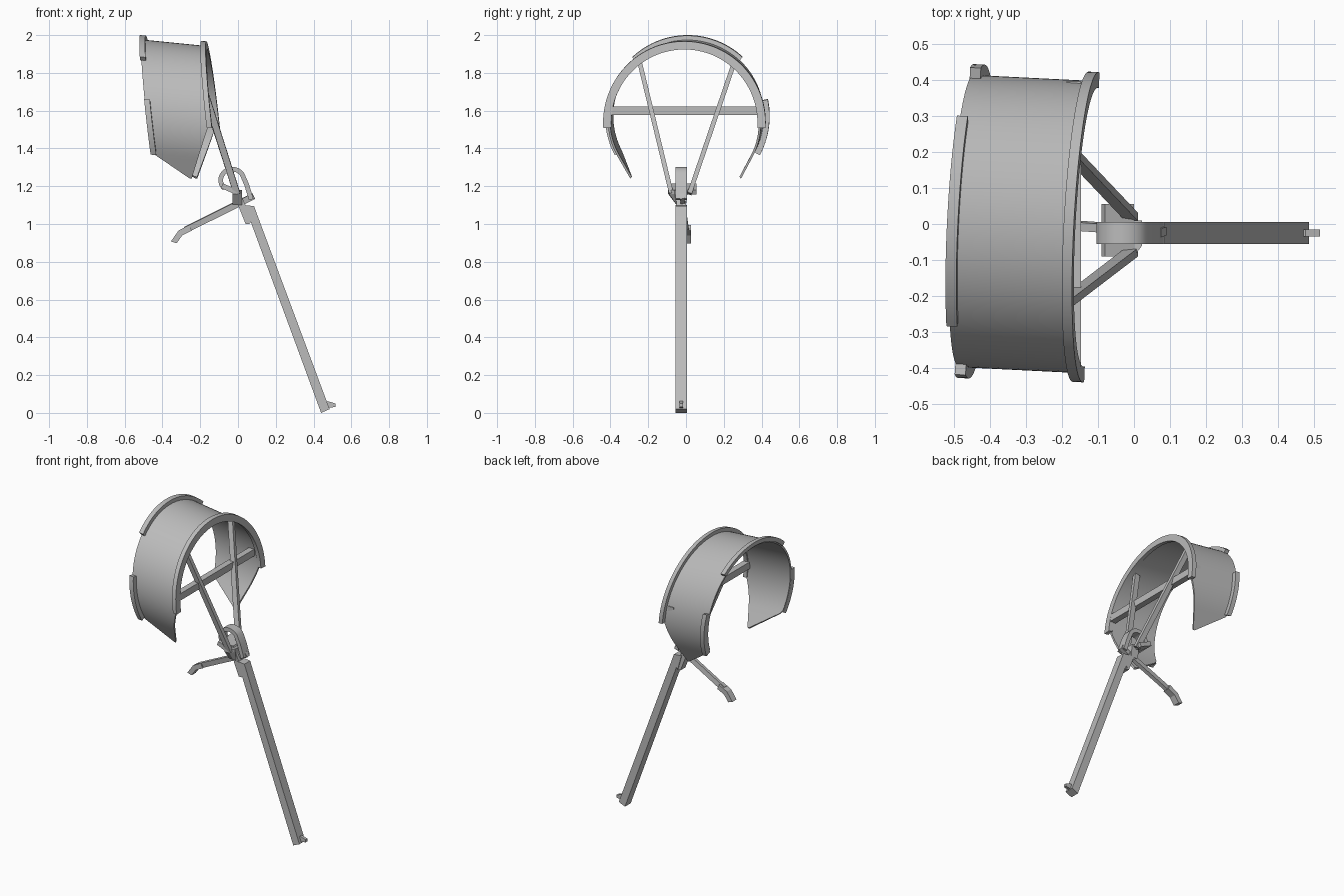
import bpy, bmesh, math
from mathutils import Vector

if "Cube" in bpy.data.objects:
    bpy.data.objects.remove(bpy.data.objects["Cube"])

grey = bpy.data.materials.new("plain grey")
grey.use_nodes = True
COLOR = (0.5, 0.5, 0.5, 1)
grey.diffuse_color = COLOR
grey.node_tree.nodes["Principled BSDF"].inputs["Base Color"].default_value = COLOR

# Slanted frame of the hood: u along its axis, v sideways, w up and leaning back
U = Vector((1, -0.05, -0.1))
V = Vector((0.05, 1, 0))
W = Vector((-0.11, 0, 1))
CENTRE = Vector((-0.30, 0, 1.555))
BEND_END = math.radians(118)  # the hood runs straight beyond this angle


def finish(name, bm, smooth=False):
    bmesh.ops.recalc_face_normals(bm, faces=bm.faces)
    mesh = bpy.data.meshes.new(name)
    bm.to_mesh(mesh)
    bm.free()
    obj = bpy.data.objects.new(name, mesh)
    bpy.context.collection.objects.link(obj)
    mesh.materials.append(grey)
    if smooth:
        bpy.ops.object.select_all(action="DESELECT")
        obj.select_set(True)
        bpy.context.view_layer.objects.active = obj
        bpy.ops.object.shade_smooth_by_angle(angle=math.radians(35))


def loft(name, sections, smooth=False):
    """Bridge equal cross-sections and cap both ends."""
    bm = bmesh.new()
    rings = [[bm.verts.new(p) for p in s] for s in sections]
    for a, b in zip(rings, rings[1:]):
        for i in range(len(a)):
            j = (i + 1) % len(a)
            bm.faces.new((a[i], a[j], b[j], b[i]))
    bm.faces.new(rings[0])
    bm.faces.new(rings[-1][::-1])
    finish(name, bm, smooth)


def flare(t):
    return 1 / math.cos(max(0, abs(t) - BEND_END))


def arc_band(name, start, end, r_in, r_out, span, steps=32):
    """Curved band on the hood; span gives the axial limits at each angle."""
    sections = []
    for i in range(steps + 1):
        t = math.radians(start + (end - start) * i / steps)
        out = (V * math.sin(t) + W * math.cos(t)) * flare(t)
        u0, u1 = span(t)
        sections.append([CENTRE + U * u + out * r for u, r in
                         ((u0, r_in), (u1, r_in), (u1, r_out), (u0, r_out))])
    loft(name, sections, True)


def prism(name, outline, y0, y1):
    loft(name, [[(x, y, z) for x, z in outline] for y in (y0, y1)])


def beam(name, a, b, width, depth):
    a, b = Vector(a), Vector(b)
    d = (b - a).normalized()
    side = d.cross(Vector((1, 0, 0))).normalized()
    front = side.cross(d)
    corners = ((-1, -1), (1, -1), (1, 1), (-1, 1))
    loft(name, [[p + side * width / 2 * s + front * depth / 2 * f
                 for s, f in corners] for p in (a, b)])


def ribbon(name, path, thick, y0, y1):
    """Smooth strip of constant thickness following a path in the xz plane."""
    pts = [Vector(p) for p in path]
    sections = []
    for i, p in enumerate(pts):
        d = (pts[min(i + 1, len(pts) - 1)] - pts[max(i - 1, 0)]).normalized()
        n = Vector((-d.y, d.x)) * thick / 2
        a, b = p + n, p - n
        sections.append([(a.x, y0, a.y), (b.x, y0, b.y), (b.x, y1, b.y), (a.x, y1, a.y)])
    loft(name, sections, True)


# Hood shell, whose lower corners narrow to points
def shell_span(t):
    drop = -math.cos(t) * flare(t)
    left = max(0, min(1, (drop - 0.47) / 0.3))
    right = max(0, min(1, drop / 0.77))
    return -0.165 + 0.19 * left, 0.17 - 0.135 * right


arc_band("hood_shell", -136.7, 136.7, 0.393, 0.405, shell_span, 80)

# Raised edge strips
arc_band("inner_rim", -94, 94, 0.387, 0.43, lambda t: (0.152, 0.18), 56)
arc_band("top_edge_strip", -43, 43, 0.40, 0.428, lambda t: (-0.171, -0.141))
for side, name in ((1, "left"), (-1, "right")):
    arc_band(name + "_edge_strip", 78 * side, 118 * side, 0.40, 0.435,
             lambda t: (-0.166, -0.136), 14)

# Frame inside the hood
beam("cross_bar", (-0.167, -0.395, 1.60), (-0.167, 0.395, 1.60), 0.045, 0.04)
beam("right_strut", (-0.225, -0.245, 1.855), (-0.005, -0.077, 1.16), 0.024, 0.034)
beam("left_strut", (-0.225, 0.25, 1.84), (-0.005, 0.018, 1.16), 0.024, 0.034)

# Hub plate with its tapered underside
prism("hub_plate", [(-0.09, 1.19), (-0.01, 1.155), (0.0, 1.18), (-0.08, 1.215)], -0.09, 0.055)
loft("hub_wedge", [
    [(x, y, z) for y, z in ((edge, 1.16), (-0.05, 1.10), (0.0, 1.10), (0.01, 1.18), (edge, 1.18))]
    for x, edge in ((-0.03, -0.095), (0.0, -0.09), (0.022, -0.06))])

# Hook over the hub
arch = [(-0.03 + 0.062 * math.cos(math.radians(a)), 1.232 + 0.058 * math.sin(math.radians(a)))
        for a in range(230, 20, -15)]
ribbon("hook", arch + [(0.045, 1.21), (0.07, 1.13)], 0.025, -0.055, 0.005)

# Lever with a bent grip
beam("lever", (0.083, -0.022, 1.148), (-0.28, 0.004, 0.968), 0.024, 0.032)
prism("lever_grip", [(-0.355, 0.908), (-0.325, 0.898), (-0.295, 0.94), (-0.245, 0.965),
                     (-0.258, 0.995), (-0.315, 0.965)], -0.018, 0.026)

# Neck, leg and foot
prism("neck", [(-0.035, 1.19), (0.0, 1.19), (0.075, 1.02), (0.06, 1.0), (0.04, 1.0)], -0.05, 0.0)
prism("leg_collar", [(0.03, 1.10), (0.085, 1.095), (0.105, 1.04), (0.055, 1.01)], -0.055, 0.005)
prism("leg", [(0.057, 1.04), (0.105, 1.04), (0.485, 0.02), (0.44, 0.0)], -0.055, 0.005)
prism("foot_tab", [(0.455, 0.05), (0.475, 0.062), (0.515, 0.05), (0.515, 0.032), (0.475, 0.025)],
      -0.034, -0.015)
